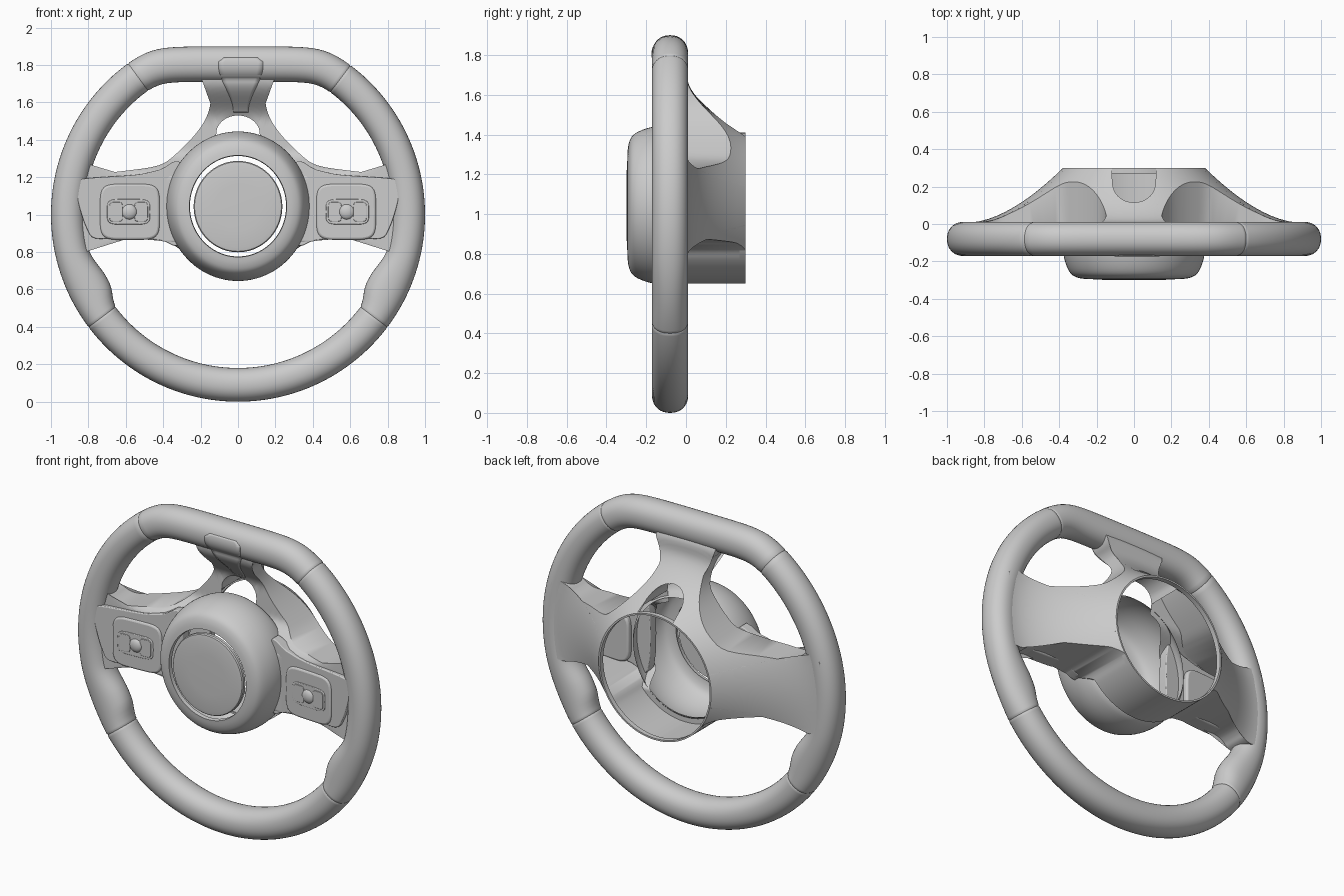
import bpy, bmesh, math
from mathutils import Vector

if "Cube" in bpy.data.objects:
    bpy.data.objects.remove(bpy.data.objects["Cube"])

CZ = 1.03  # hub centre height


def make(name, verts, faces, mirror=False, bevel=0, angle=35):
    me = bpy.data.meshes.new(name)
    me.from_pydata(verts, [], faces)
    bm = bmesh.new()
    bm.from_mesh(me)
    bmesh.ops.remove_doubles(bm, verts=bm.verts, dist=1e-5)
    bmesh.ops.recalc_face_normals(bm, faces=bm.faces)
    bm.to_mesh(me)
    bm.free()
    ob = bpy.data.objects.new(name, me)
    bpy.context.collection.objects.link(ob)
    me.shade_smooth()
    me.set_sharp_from_angle(angle=math.radians(angle))
    if bevel:
        m = ob.modifiers.new("bevel", 'BEVEL')
        m.width, m.segments, m.limit_method = bevel, 3, 'ANGLE'
    if mirror:
        m = ob.modifiers.new("mirror", 'MIRROR')
        m.use_clip = True
    return ob


def grid_faces(rows, cols, off=0, close_r=False, close_c=False):
    return [(off + i * cols + j, off + i * cols + (j + 1) % cols,
             off + (i + 1) % rows * cols + (j + 1) % cols, off + (i + 1) % rows * cols + j)
            for i in range(rows - (not close_r)) for j in range(cols - (not close_c))]


def spline(pts, n=4, closed=False):
    out, k = [], len(pts)
    P = [Vector(p) for p in pts]
    get = (lambda i: P[i % k]) if closed else (lambda i: P[max(0, min(k - 1, i))])
    for i in range(k if closed else k - 1):
        a, b, c, d = get(i - 1), get(i), get(i + 1), get(i + 2)
        for s in range(n):
            t = s / n
            out.append(0.5 * (2 * b + (c - a) * t + (2 * a - 5 * b + 4 * c - d) * t * t
                              + (3 * b - a - 3 * c + d) * t ** 3))
    return out if closed else out + [P[-1]]


def step(v, a, b):
    t = max(0, min(1, (v - a) / (b - a)))
    return t * t * (3 - 2 * t)


def revolve(name, prof, cz, sz=1.0, n=96):
    verts = [(r * math.cos(2 * math.pi * i / n), y, cz + sz * r * math.sin(2 * math.pi * i / n))
             for r, y in prof for i in range(n)]
    return make(name, verts, grid_faces(len(prof), n, close_c=True))


def plate(name, outline, yf, depth, bevel):
    n = len(outline)
    verts = [(x, yf(x), z) for x, z in outline] + [(x, yf(x) + depth, z) for x, z in outline]
    faces = [tuple(range(n)), tuple(range(2 * n - 1, n - 1, -1))] + grid_faces(2, n, close_c=True)
    return make(name, verts, faces, mirror=True, bevel=bevel)


def squircle(cx, cz, a, b, p=0.4, n=40):
    f = lambda v: math.copysign(abs(v) ** p, v)
    return [(cx + a * f(math.cos(2 * math.pi * i / n)), cz + b * f(math.sin(2 * math.pi * i / n)))
            for i in range(n)]


# Rim: flat-topped ring with thumb grips and four seams
def flat_top(a, r, h):
    s = math.sin(a)
    return r if s <= 0.05 else (r ** -40 + (h / s) ** -40) ** (-1 / 40)


seams = [53, 126, -37, 217]
angs = [(a, 1) for a in range(-90, 270, 2)]
angs = [(a, s) for a, s in angs if all(abs(a - q) > 0.9 for q in seams)]
for q in seams:
    angs += [(q - 0.45, 1), (q, 0.965), (q + 0.45, 1)]
angs.sort()
verts, K = [], 36
for deg, s in angs:
    a = math.radians(deg)
    fold = deg if deg <= 90 else 180 - deg
    ro = flat_top(a, 1, 0.9)
    ri = flat_top(a, 0.82, 0.71)
    ri -= 0.042 * step(fold, -38, -28) * (1 - step(fold, -26, -12))
    mid, half = (ro + ri) / 2, (ro - ri) / 2 * s
    for j in range(K):
        t = 2 * math.pi * j / K
        c, d = math.cos(t), math.sin(t)
        r = mid + half * math.copysign(abs(c) ** 0.92, c)
        y = -0.08 + 0.091 * s * math.copysign(abs(d) ** 0.92, d)
        verts.append((r * math.cos(a), y, 1 + r * math.sin(a)))
make("rim", verts, grid_faces(len(angs), K, close_r=True, close_c=True), angle=30)


# Spoke body: back shell, front panel and side walls, lofted from hub to outline
def y_back(x, z):
    r, th = math.hypot(x, z - CZ), math.atan2(z - CZ, x)
    L = 0.5 * math.cos(th) ** 2 + 0.27 * math.sin(th) ** 2
    u = max(0, (r - 0.38) / L)
    return 0.008 + 0.292 * (1 - min(1, u)) ** 1.7 - 0.04 * step(u, 1.2, 1.5)


def y_front(x, z):
    arm = step(z, 1.2, 1.34) * (1 - step(x, 0.5, 0.75)) * (1 - step(z, 1.5, 1.72))
    low = (1 - step(z, 0.78, 0.86)) * (1 - step(x, 0.5, 0.75))
    return -0.13 + 0.14 * max(arm, low)


pts = [(0.38 * math.cos(math.radians(a)), CZ + 0.38 * math.sin(math.radians(a)))
       for a in range(-90, -30, 8)]
pts += [(.365, .846), (.42, .86), (.6, .873), (.71, .862), (.755, .84), (.785, .812), (.84, .8),
        (.9, .83), (.91, 1), (.91, 1.2), (.9, 1.26), (.84, 1.28), (.785, 1.262), (.75, 1.24),
        (.7, 1.227), (.6, 1.235), (.42, 1.265), (.32, 1.335), (.22, 1.44), (.165, 1.53),
        (.145, 1.62), (.158, 1.67), (.185, 1.705), (.2, 1.75), (.18, 1.79), (.1, 1.8),
        (.05, 1.8), (0, 1.8)]
out = spline(pts)
inner, prev = [], -90.0
for i, (x, z) in enumerate(out):
    a = math.degrees(math.atan2(z - CZ, x))
    prev = min(90, a if i == 0 else max(prev + 0.03, a))
    inner.append(90.0 if i == len(out) - 1 else prev)


def loop_pt(deg, base):
    phi = (90 - deg) / 17
    r = max(base, 0.385 + 0.115 * math.sqrt(1 - phi * phi)) if phi < 1 else base
    return Vector((r * math.cos(math.radians(deg)), CZ + r * math.sin(math.radians(deg))))


T, N = 12, len(out)
verts, faces = [], []
for base, fy in ((0.38, y_back), (0.34, y_front)):
    faces += grid_faces(T + 1, N, len(verts))
    for t in range(T + 1):
        for deg, o in zip(inner, out):
            x, z = loop_pt(deg, base).lerp(o, t / T)
            x = 0 if x < 1e-4 else x
            verts.append((x, fy(x, z), z))
B = (T + 1) * N
for j in range(N - 1):
    o = T * N + j
    faces.append((o, o + 1, B + o + 1, B + o))        # outer wall
    if inner[j] > 73:
        faces.append((j, j + 1, B + j + 1, B + j))    # arch wall
make("spoke_body", verts, faces, mirror=True, angle=40)

# Hub ring at the back opening
revolve("hub_ring", [(0.38, 0.27), (0.38, 0.3), (0.37, 0.3), (0.37, 0.27), (0.38, 0.27)], CZ)

# Centre cover with an open ring gap, and badge disc
cover = spline([(.34, .02), (.37, -.02), (.382, -.09), (.378, -.16), (.36, -.225), (.335, -.268),
                (.3, -.287), (.26, -.294)], 4)
revolve("centre_cover", [tuple(p) for p in cover] + [(0.257, -0.27)], 1.045, 1.045)
revolve("centre_disc", [(0.0, -.3), (.12, -.2995), (.21, -.297), (.232, -.293), (.237, -.286),
                        (.237, -.268), (0, -.268)], 1.043, 1.03)

# Side bezels, switch pads and buttons
slope = lambda y: (lambda x: y + 0.06 * (0.6 - x))
bezel = spline([(.3, 1.265), (.42, 1.24), (.55, 1.213), (.84, 1.19), (.866, 1.15), (.85, 1.05),
                (.81, .93), (.76, .872), (.6, .882), (.42, .865), (.3, .86)], 4, True)
plate("spoke_bezel", bezel, slope(-0.143), 0.06, 0.012)
plate("switch_pad", squircle(.578, 1.015, .16, .15), slope(-0.153), 0.1, 0.012)
plate("switch_frame", squircle(.585, 1.015, .115, .068), slope(-0.157), 0.02, 0.004)
for sx, nm in ((-1, "inner"), (1, "outer")):
    plate(nm + "_button", squircle(.585 + sx * .067, 1.015, .036, .052), slope(-0.16), 0.02, 0.003)
knob = [(.582 + .042 * math.sin(p) * math.cos(q), -.15 - .022 * math.cos(p),
         1.015 + .042 * math.sin(p) * math.sin(q))
        for p in [math.pi * k / 12 for k in range(13)] for q in [math.pi * k / 12 for k in range(24)]]
make("switch_knob", knob, grid_faces(13, 24, close_c=True), mirror=True)

# Top spoke insert following the rim front
verts, R, C = [], 28, 9
for i in range(R):
    z = 1.545 + 0.295 * i / (R - 1)
    w = 0.04 + 0.08 * step(z, 1.55, 1.8) - 0.03 * step(z, 1.815, 1.84)
    tube = -0.08 - 0.091 * math.sqrt(max(0, 1 - ((z - 1.805) / 0.095) ** 2)) if z > 1.71 else 1
    for j in range(C):
        verts.append((0.015 + w * (2 * j / (C - 1) - 1), min(tube, y_front(0, z)) - 0.003, z))
ins = make("top_insert", verts, grid_faces(R, C), angle=60)
m = ins.modifiers.new("thickness", 'SOLIDIFY')
m.thickness = 0.005
